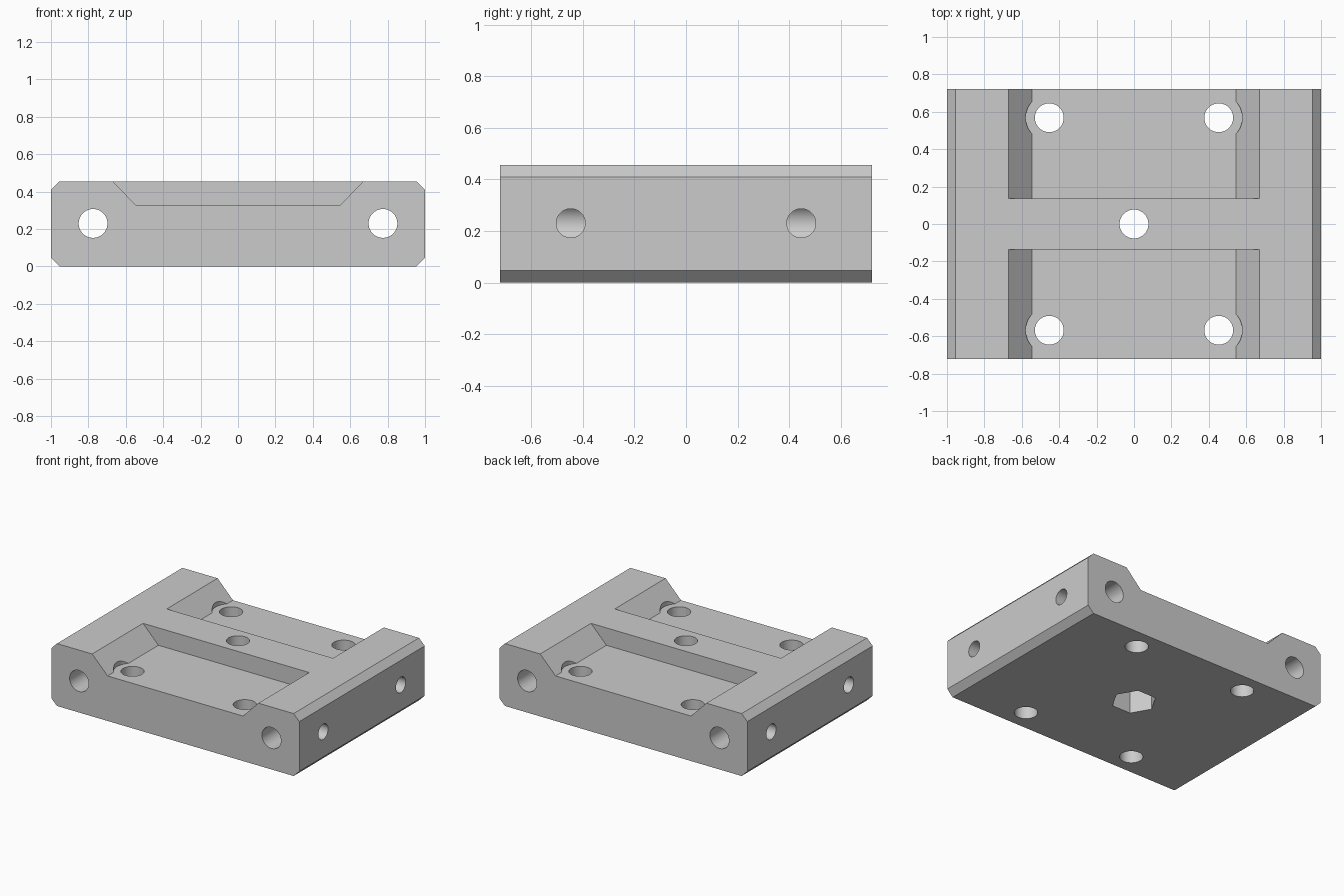
import bpy, bmesh, math
from mathutils import Vector

if "Cube" in bpy.data.objects:
    bpy.data.objects.remove(bpy.data.objects["Cube"], do_unlink=True)

HALF_Y, TOP, FLOOR, CHAMFER = 0.722, 0.455, 0.328, 0.046
HOLE_R, BORE_R, SIDE_R = 0.077, 0.126, 0.056

grey = bpy.data.materials.new("plain grey")
grey.use_nodes = True
colour = (0.6, 0.6, 0.6, 1)
grey.diffuse_color = colour
grey.node_tree.nodes["Principled BSDF"].inputs["Base Color"].default_value = colour


def prism(name, profile, y0, y1):
    """Extrude an x-z profile along y."""
    bm = bmesh.new()
    face = bm.faces.new([bm.verts.new((x, y0, z)) for x, z in profile])
    ext = bmesh.ops.extrude_face_region(bm, geom=[face])
    verts = [v for v in ext["geom"] if isinstance(v, bmesh.types.BMVert)]
    bmesh.ops.translate(bm, verts=verts, vec=(0, y1 - y0, 0))
    bmesh.ops.recalc_face_normals(bm, faces=bm.faces)
    mesh = bpy.data.meshes.new(name)
    bm.to_mesh(mesh)
    bm.free()
    mesh.materials.append(grey)
    obj = bpy.data.objects.new(name, mesh)
    bpy.context.collection.objects.link(obj)
    return obj


def rod(name, start, end, radius, sides=64):
    """Cylinder or hexagon between two points."""
    start, end = Vector(start), Vector(end)
    axis = end - start
    bm = bmesh.new()
    bmesh.ops.create_cone(bm, cap_ends=True, segments=sides, radius1=radius,
                          radius2=radius, depth=axis.length)
    mesh = bpy.data.meshes.new(name)
    bm.to_mesh(mesh)
    bm.free()
    mesh.materials.append(grey)
    obj = bpy.data.objects.new(name, mesh)
    bpy.context.collection.objects.link(obj)
    obj.location = (start + end) / 2
    obj.rotation_euler = Vector((0, 0, 1)).rotation_difference(axis).to_euler()
    return obj


# Main block with chamfered long edges
c = CHAMFER
right = [(1 - c, 0), (1, c), (1, TOP - c), (1 - c, TOP)]
block = prism("mounting_block", right + [(-x, z) for x, z in reversed(right)],
              -HALF_Y, HALF_Y)

cutters = []
# Sloped pockets either side of the central bridge
over = 0.1
slope_x = 0.67 + over * (0.67 - 0.546) / (TOP - FLOOR)
pocket = [(-0.546, FLOOR), (0.546, FLOOR), (slope_x, TOP + over), (-slope_x, TOP + over)]
for s in (-1, 1):
    cutters.append(prism("pocket_cutter", pocket, s * 0.137, s * (HALF_Y + 0.1)))

for sx in (-1, 1):
    # Lengthwise channels
    cutters.append(rod("channel_cutter", (sx * 0.775, -1, 0.23), (sx * 0.775, 1, 0.23), HOLE_R))
    for sy in (-1, 1):
        # Corner bolt holes, screw head clearance and side ports
        x, y = sx * 0.453, sy * 0.568
        cutters.append(rod("bolt_cutter", (x, y, -0.1), (x, y, 0.6), HOLE_R))
        cutters.append(rod("clearance_cutter", (x, y, FLOOR), (x, y, 0.6), BORE_R))
        cutters.append(rod("port_cutter", (sx * 0.775, sy * 0.447, 0.23),
                           (sx * 1.1, sy * 0.447, 0.23), SIDE_R))

# Centre hole and hexagonal nut recess underneath
cutters.append(rod("centre_cutter", (0, 0, -0.1), (0, 0, 0.6), HOLE_R))
hexagon = rod("nut_cutter", (0, 0, -0.1), (0, 0, 0.24), 0.15, 6)
vertex = hexagon.data.vertices[0].co
hexagon.rotation_euler.z = -math.atan2(vertex.y, vertex.x)
cutters.append(hexagon)

# Cut everything from the block
bpy.context.view_layer.objects.active = block
for cutter in cutters:
    mod = block.modifiers.new("cut", "BOOLEAN")
    mod.operation, mod.solver, mod.object = "DIFFERENCE", "EXACT", cutter
    bpy.ops.object.modifier_apply(modifier=mod.name)
    bpy.data.objects.remove(cutter, do_unlink=True)

# Smooth hole walls, sharp edges elsewhere
bpy.ops.object.select_all(action="DESELECT")
block.select_set(True)
bpy.ops.object.shade_smooth_by_angle(angle=math.radians(25))
